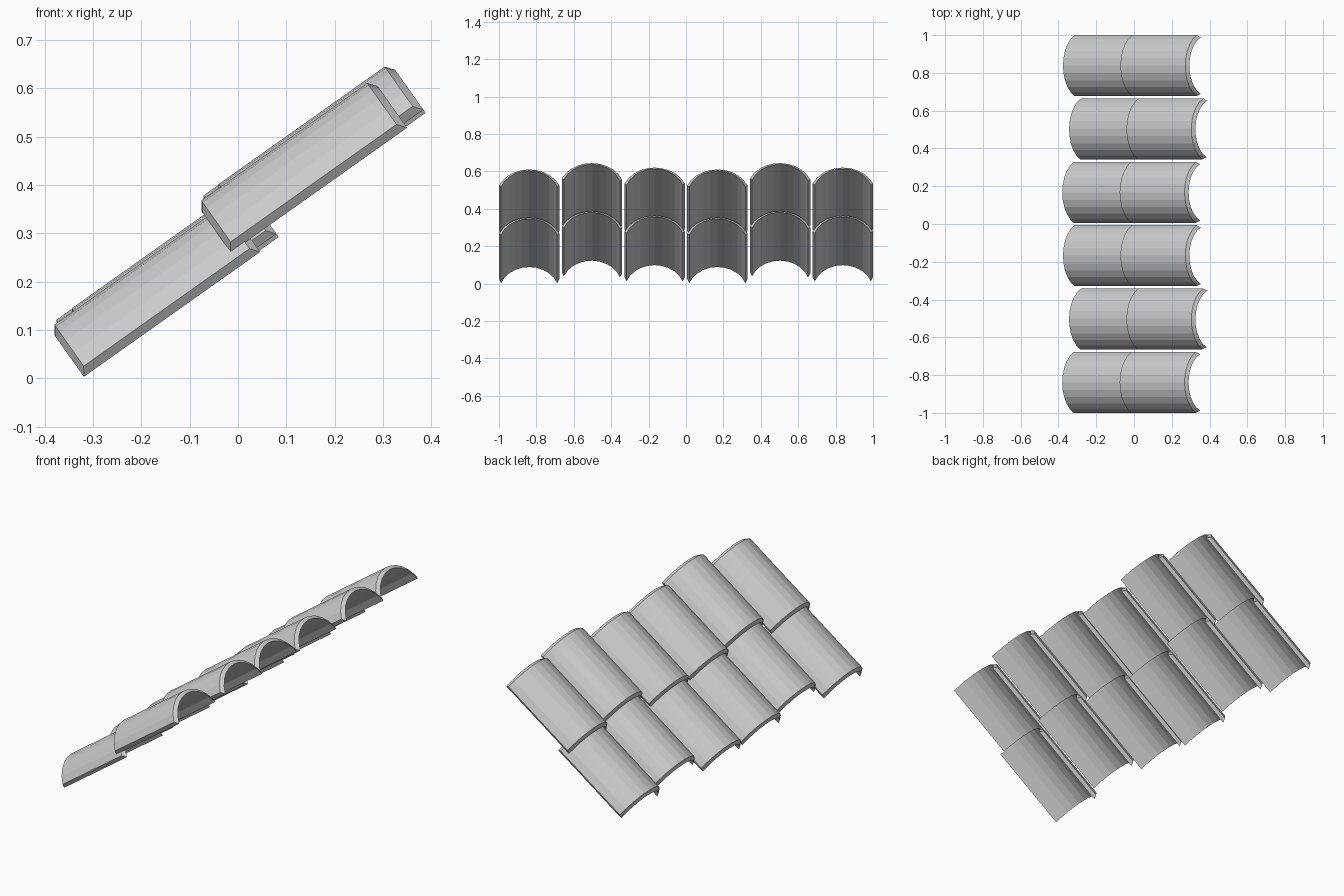
import bpy, bmesh, math
from mathutils import Matrix

if "Cube" in bpy.data.objects:
    bpy.data.objects.remove(bpy.data.objects["Cube"])

SLOPE = math.radians(35.3)
LENGTH, PITCH, SEGS = 0.447, 0.3354, 10
CENTRE_V = -0.0537          # height of the arc centre below the tile feet


def arc(radius, half_angle, u):
    """Points of one arched edge at distance u along the tile."""
    pts = []
    for i in range(SEGS + 1):
        a = half_angle * (2 * i / SEGS - 1)
        pts.append((u, radius * math.sin(a), CENTRE_V + radius * math.cos(a)))
    return pts


# Barrel tile: full-size inner arch, outer arch inset for chamfered rims
def tile_mesh():
    bm = bmesh.new()
    inner, outer = math.radians(70.3), math.radians(66)
    edges = [arc(0.159, inner, 0), arc(0.1767, outer, 0.0125),
             arc(0.1767, outer, LENGTH - 0.014), arc(0.159, inner, LENGTH)]
    rows = [[bm.verts.new(p) for p in e] for e in edges]
    for k in range(4):
        a, b = rows[k], rows[(k + 1) % 4]
        for i in range(SEGS):
            bm.faces.new((a[i], a[i + 1], b[i + 1], b[i]))
    # long foot edges
    for i in (0, SEGS):
        bm.faces.new([r[i] for r in rows])
    bmesh.ops.recalc_face_normals(bm, faces=bm.faces)
    me = bpy.data.meshes.new("roof_tile")
    bm.to_mesh(me)
    bm.free()
    return me


mesh = tile_mesh()
# Repeating column offsets: x, z, roll in degrees
shifts = [(0, 0, 0), (0.036, 0.034, 1.5), (0.004, 0.01, 0)]
rows = [("lower", -0.319, 0.003), ("upper", -0.015, 0.26)]

for c in range(6):
    dx, dz, roll = shifts[c % 3]
    for name, x, z in rows:
        ob = bpy.data.objects.new(f"{name}_tile_{c + 1}", mesh)
        bpy.context.collection.objects.link(ob)
        ob.matrix_world = (Matrix.Translation((x + dx, (c - 2.5) * PITCH, z + dz))
                           @ Matrix.Rotation(-SLOPE, 4, 'Y')
                           @ Matrix.Rotation(-math.radians(roll), 4, 'X'))
